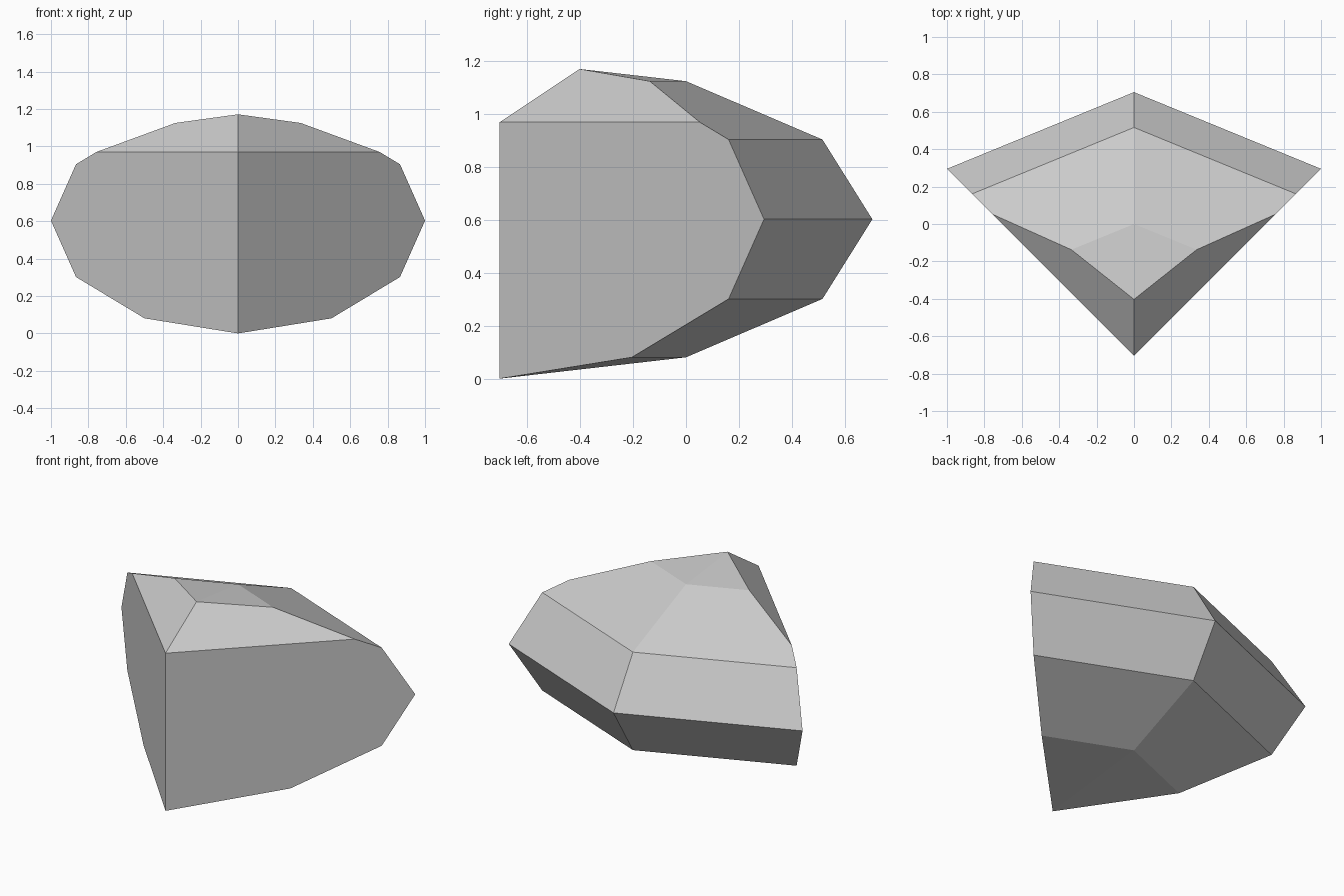
import bpy
import bmesh
from math import sin, cos, pi, radians

cube = bpy.data.objects.get("Cube")
if cube:
    bpy.data.objects.remove(cube, do_unlink=True)

DEPTH = 0.705   # half of the depth
RADIUS = 0.603  # vertical radius of the rounded outline

# Stone material
stone = bpy.data.materials.new("light grey stone")
stone.use_nodes = True
grey = (0.6, 0.6, 0.6, 1)
stone.diffuse_color = grey
stone.node_tree.nodes["Principled BSDF"].inputs["Base Color"].default_value = grey

# Rounded wedge: a half-round outline on both 45 degree front planes and the back ridge
bm = bmesh.new()
for step in range(-3, 4):
    angle = step * pi / 6
    x, z = cos(angle), RADIUS * (1 + sin(angle))
    for px, py in ((x, x - DEPTH), (-x, x - DEPTH), (0, 2 * DEPTH * x - DEPTH)):
        bm.verts.new((px, py, z))
bmesh.ops.remove_doubles(bm, verts=bm.verts, dist=0.001)
hull = bmesh.ops.convex_hull(bm, input=bm.verts)
bmesh.ops.dissolve_limit(bm, angle_limit=radians(1), verts=bm.verts, edges=bm.edges)

# Two sloping facets cut off the top front corner
for side in (1, -1):
    cut = bmesh.ops.bisect_plane(
        bm, geom=bm.verts[:] + bm.edges[:] + bm.faces[:], dist=0.0001,
        plane_co=(0, -DEPTH, 0.97), plane_no=(0.2 * side, -0.2, 0.3), clear_outer=True)
    rim = [e for e in cut["geom_cut"] if isinstance(e, bmesh.types.BMEdge)]
    bmesh.ops.holes_fill(bm, edges=rim, sides=0)

bmesh.ops.recalc_face_normals(bm, faces=bm.faces)
mesh = bpy.data.meshes.new("faceted_rock")
bm.to_mesh(mesh)
bm.free()
mesh.materials.append(stone)
rock = bpy.data.objects.new("faceted_rock", mesh)
bpy.context.collection.objects.link(rock)
